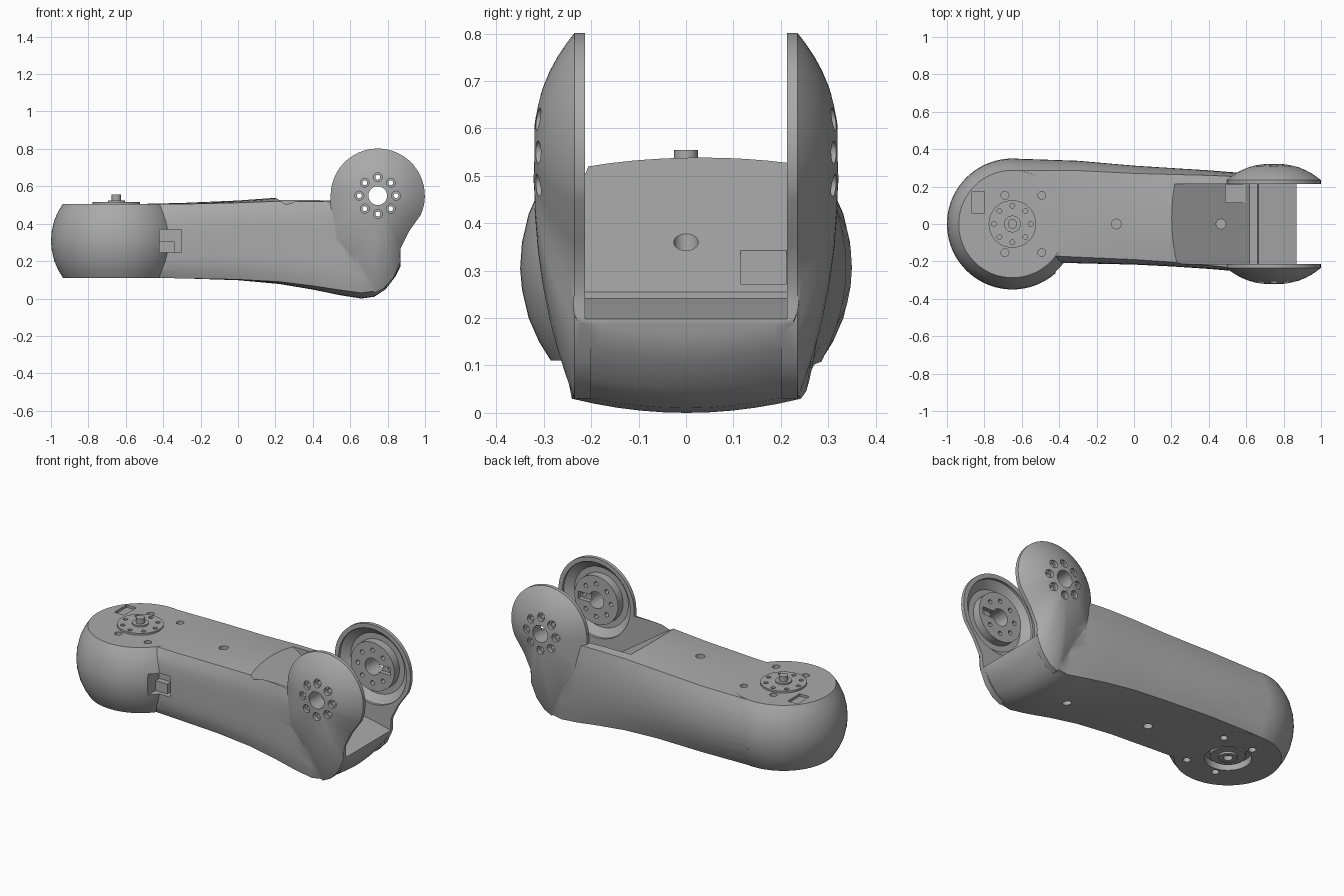
import bpy, bmesh, math

if "Cube" in bpy.data.objects:
    bpy.data.objects.remove(bpy.data.objects["Cube"])

grey = bpy.data.materials.new("satin_grey")
grey.use_nodes = True
GREY = (0.4, 0.4, 0.4, 1)
grey.diffuse_color = GREY
for node in grey.node_tree.nodes:
    if node.type == 'BSDF_PRINCIPLED':
        node.inputs["Base Color"].default_value = GREY
        node.inputs["Roughness"].default_value = 0.5

HEAD = (-0.65, 0)
HUB = (0.747, 0.55)


def loft(name, rings, closed=False):
    """Skin a row of equal rings; cap the ends unless closed into a loop."""
    bm = bmesh.new()
    rows = [[bm.verts.new(p) for p in ring] for ring in rings]
    pairs = list(zip(rows, rows[1:]))
    if closed:
        pairs.append((rows[-1], rows[0]))
    else:
        bm.faces.new(rows[0])
        bm.faces.new(rows[-1])
    n = len(rows[0])
    for a, b in pairs:
        for i in range(n):
            j = (i + 1) % n
            bm.faces.new((a[i], a[j], b[j], b[i]))
    bmesh.ops.recalc_face_normals(bm, faces=bm.faces)
    mesh = bpy.data.meshes.new(name)
    bm.to_mesh(mesh)
    bm.free()
    mesh.materials.append(grey)
    ob = bpy.data.objects.new(name, mesh)
    bpy.context.scene.collection.objects.link(ob)
    return ob


def lathe(name, profile, centre, axis='Z', n=48, closed=False):
    """Turn (radius, height) points round an axis through centre."""
    rings = []
    for r, h in profile:
        ring = []
        for i in range(n):
            t = math.tau * i / n
            u, v = centre[0] + r * math.cos(t), centre[1] + r * math.sin(t)
            ring.append((u, v, h) if axis == 'Z' else (u, h, v))
        rings.append(ring)
    return loft(name, rings, closed)


def rod(name, r, lo, hi, centre, axis='Z', n=24):
    return lathe(name, [(r, lo), (r, hi)], centre, axis, n)


def prism(name, outline, y0, y1):
    return loft(name, [[(x, y, z) for x, z in outline] for y in (y0, y1)])


def box(name, x0, x1, y0, y1, z0, z1):
    return prism(name, [(x0, z0), (x1, z0), (x1, z1), (x0, z1)], y0, y1)


def smooth(ob):
    bpy.ops.object.select_all(action='DESELECT')
    ob.select_set(True)
    bpy.context.view_layer.objects.active = ob
    bpy.ops.object.shade_smooth_by_angle(angle=math.radians(32))


def combine(base, tools):
    """Apply boolean (object, operation) steps, then drop the tools."""
    for tool, operation in tools:
        tool.hide_render = True
        mod = base.modifiers.new(tool.name, 'BOOLEAN')
        mod.object, mod.operation, mod.solver = tool, operation, 'EXACT'
    graph = bpy.context.evaluated_depsgraph_get()
    result = bpy.data.meshes.new_from_object(base.evaluated_get(graph))
    base.modifiers.clear()
    base.data = result
    result.materials.clear()
    result.materials.append(grey)
    for tool, _ in tools:
        bpy.data.objects.remove(tool)


# Arm: x, back y, front y, top z, bottom z, top crown, bottom crown
stations = [
    (-0.65, 0.35, -0.20, 0.503, 0.112, 0, 0),
    (-0.3, 0.338, -0.21, 0.511, 0.108, 0.006, 0),
    (0, 0.312, -0.217, 0.524, 0.098, 0.012, 0.004),
    (0.22, 0.298, -0.228, 0.54, 0.078, 0.02, 0.012),
    (0.4, 0.287, -0.24, 0.54, 0.048, 0.02, 0.02),
    (0.55, 0.275, -0.253, 0.535, 0.017, 0.02, 0.028),
    (0.66, 0.26, -0.255, 0.48, 0, 0.02, 0.03),
    (0.73, 0.252, -0.25, 0.4, 0.01, 0.02, 0.03),
    (0.79, 0.246, -0.246, 0.36, 0.05, 0.02, 0.03),
    (0.84, 0.24, -0.24, 0.32, 0.115, 0.02, 0.03),
    (0.868, 0.237, -0.237, 0.28, 0.17, 0.01, 0.025),
]


def section(x, back, front, top, bottom, crown_t, crown_b, n=10):
    k = (x + 0.65) / 1.52
    in_b, in_f = 0.065 - 0.055 * k, 0.04 - 0.03 * k
    mid = (top - crown_t + bottom + crown_b) / 2
    half = (top - crown_t - bottom - crown_b) / 2
    steps = [2 * i / n - 1 for i in range(n + 1)]
    ring = [(x, back - in_b * a * a, mid + half * a) for a in steps]
    yb, yf = back - in_b, front + in_f
    cy, w = (yb + yf) / 2, (yb - yf) / 2
    ring += [(x, cy - w * a, top - crown_t * a * a) for a in steps[1:-1]]
    ring += [(x, front + in_f * a ** 4, mid - half * a) for a in steps]
    ring += [(x, cy + w * a, bottom + crown_b * a * a) for a in steps[1:-1]]
    return ring


body = loft("arm_body", [section(*s) for s in stations])
head = lathe("head", [(0.285, 0.11), (0.31, 0.15), (0.332, 0.2), (0.346, 0.26),
                      (0.35, 0.305), (0.346, 0.36), (0.332, 0.42), (0.312, 0.465),
                      (0.287, 0.505)], HEAD, n=72)
steps = [(head, 'UNION')]


# Fork cheeks: domed teardrop plates, mirrored
outline = []
for i in range(29):
    t = math.radians(-24 + 204 * i / 28)
    outline.append((HUB[0] + 0.252 * math.cos(t), HUB[1] + 0.252 * math.sin(t)))
outline += [(0.494, 0.45), (0.497, 0.37), (0.505, 0.3), (0.6, 0.18), (0.7, 0.05),
            (0.73, 0.03), (0.78, 0.055), (0.83, 0.11), (0.866, 0.19),
            (0.87, 0.27), (0.915, 0.36)]


def cheek_ring(s, y):
    return [(HUB[0] + s * (x - HUB[0]), y, HUB[1] + s * (z - HUB[1])) for x, z in outline]


def cut(ob):
    steps.append((ob, 'DIFFERENCE'))


for side in (1, -1):
    rings = [cheek_ring(1, 0.2 * side)]
    for s in (1, 0.96, 0.9, 0.8, 0.68, 0.54, 0.4, 0.25, 0.1):
        rings.append(cheek_ring(s, side * (0.235 + 0.087 * (1 - s ** 2.4))))
    steps.append((loft("cheek", rings), 'UNION'))

# Channel between the cheeks, with a sloped back wall and a low lip
cut(prism("channel", [(0.17, 0.56), (0.62, 0.255), (0.62, 0.2), (0.66, 0.2),
                      (0.665, 0.242), (0.77, 0.222), (0.9, 0.19), (1.2, 0.19),
                      (1.2, 1), (0.17, 1)], -0.213, 0.213))
cut(box("cable_notch", 0.49, 0.64, 0.115, 0.2125, 0.272, 0.45))

# Dished inner faces, slots and bolt circles of the cheeks
for side in (1, -1):
    dish = [(0.145, 0.19), (0.145, 0.262), (0.18, 0.262), (0.226, 0.228), (0.226, 0.19)]
    cut(lathe("dish", [(r, h * side) for r, h in dish], HUB, 'Y', closed=True))
    cut(box("slot", HUB[0], HUB[0] + 0.12, *sorted((0.19 * side, 0.24 * side)),
            HUB[1] - 0.022, HUB[1] + 0.022))
    for i in range(8):
        t = math.tau * i / 8
        c = (HUB[0] + 0.098 * math.cos(t), HUB[1] + 0.098 * math.sin(t))
        cut(rod("bolt_hole", 0.013, 0.19 * side, 0.36 * side, c, 'Y', 12))
        cut(rod("counterbore", 0.024, 0.295 * side, 0.36 * side, c, 'Y', 16))
cut(rod("axle_hole", 0.05, -0.4, 0.4, HUB, 'Y', 32))

# Screw holes above and below
for x, z in ((-0.095, 0.48), (0.465, 0.31)):
    cut(rod("top_hole", 0.026, z, 0.7, (x, 0)))
for x, z in ((-0.095, 0.14), (0.465, 0.08)):
    cut(rod("bottom_hole", 0.026, -0.1, z, (x, 0)))
for x in (-0.69, -0.493):
    for y in (-0.153, 0.153):
        cut(rod("head_screw_top", 0.021, 0.475, 0.6, (x, y), n=16))
        cut(rod("head_screw_bottom", 0.021, 0, 0.14, (x, y), n=16))

# Display window, side connector pocket and underside socket
cut(box("display_window", -0.865, -0.8, 0.06, 0.175, 0.49, 0.6))
cut(box("connector_pocket", -0.42, -0.302, -0.4, -0.15, 0.245, 0.37))
cut(rod("under_socket", 0.125, 0, 0.15, HEAD, n=48))

combine(body, steps)
smooth(body)

# Output flange with its ring of holes
flange = rod("output_flange", 0.127, 0.49, 0.516, HEAD, n=48)
holes = []
for i in range(8):
    t = math.tau * i / 8
    c = (HEAD[0] + 0.098 * math.cos(t), 0.098 * math.sin(t))
    holes.append((rod("flange_hole", 0.013, 0.506, 0.6, c, n=12), 'DIFFERENCE'))
combine(flange, holes)
smooth(flange)

# Shaft, connector plug and underside hub
smooth(lathe("output_shaft", [(0.045, 0.51), (0.045, 0.525), (0.025, 0.525),
                              (0.025, 0.555)], HEAD, n=32))
box("connector_plug", -0.419, -0.34, -0.185, -0.14, 0.246, 0.305)
smooth(lathe("under_hub", [(0.095, 0.16), (0.095, 0.125), (0.05, 0.125),
                           (0.05, 0.113), (0.025, 0.113), (0.025, 0.14)], HEAD, n=32))
